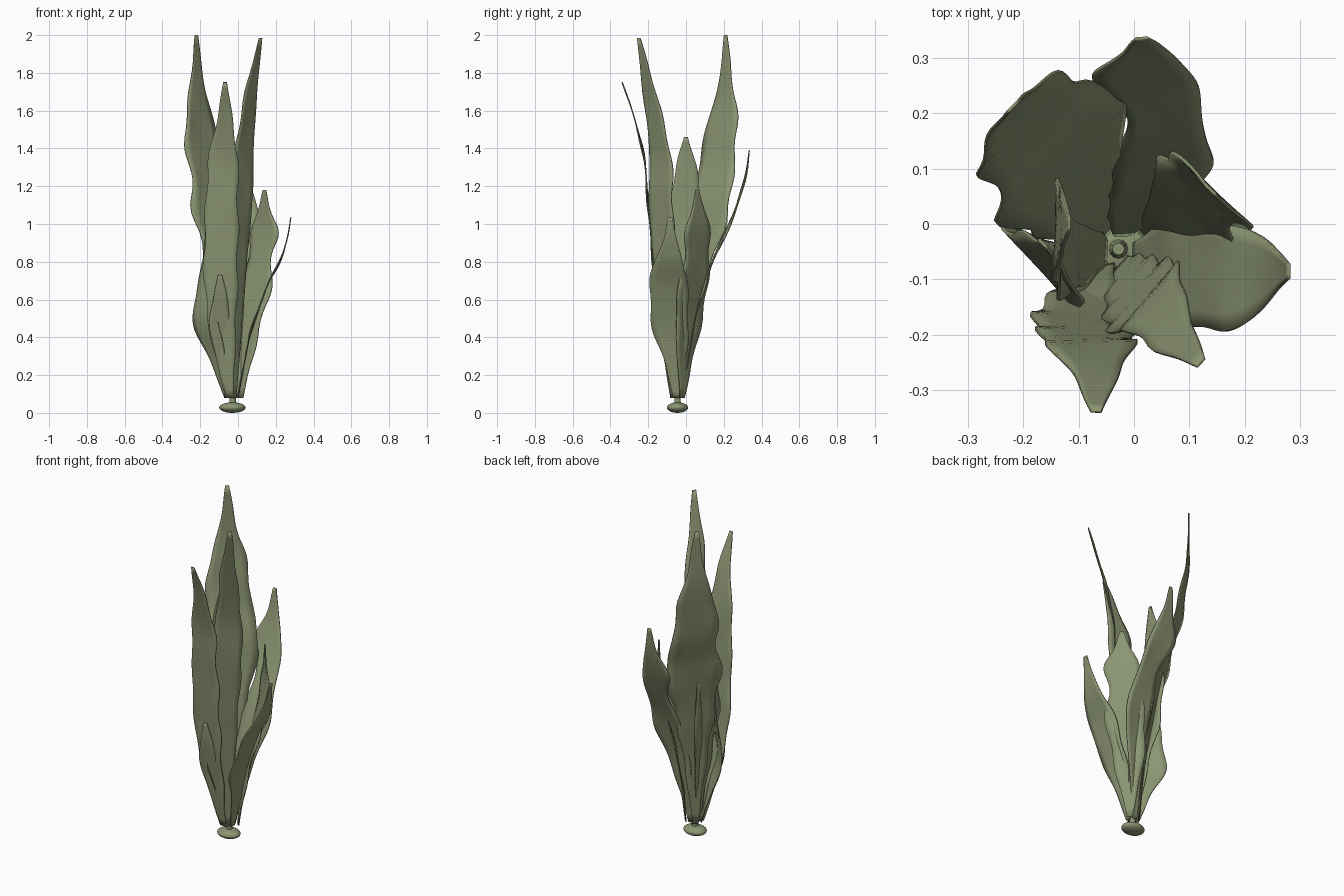
import bpy
import bmesh
import math
from mathutils import Vector

default = bpy.data.objects.get("Cube")
if default:
    bpy.data.objects.remove(default, do_unlink=True)

# Single olive leaf colour
olive = bpy.data.materials.new("olive_green")
olive.use_nodes = True
olive_colour = (0.26, 0.3, 0.17, 1)
olive.diffuse_color = olive_colour
olive.node_tree.nodes["Principled BSDF"].inputs["Base Color"].default_value = olive_colour


def finish(name, bm):
    """Turn a bmesh into a smooth olive object."""
    mesh = bpy.data.meshes.new(name)
    for face in bm.faces:
        face.smooth = True
    bm.to_mesh(mesh)
    bm.free()
    mesh.materials.append(olive)
    obj = bpy.data.objects.new(name, mesh)
    bpy.context.scene.collection.objects.link(obj)
    return obj


def smooth_path(keys, steps):
    """Catmull-Rom through keys; the fourth component carries the half width."""
    points = [Vector(k) for k in keys]
    padded = [points[0] * 2 - points[1]] + points + [points[-1] * 2 - points[-2]]
    result = []
    for a, b, c, d in zip(padded, padded[1:], padded[2:], padded[3:]):
        for i in range(steps):
            t = i / steps
            result.append(b + (c - a) * (t / 2)
                          + (a * 2 - b * 5 + c * 4 - d) * (t * t / 2)
                          + (b * 3 - a - c * 3 + d) * (t ** 3 / 2))
    return result + [points[-1]]


def blade(name, facing, keys, columns=6, steps=6):
    """Thin leaf: spine keys are x, y, z, half width; facing is the width heading."""
    heading = math.radians(facing)
    across = Vector((math.cos(heading), math.sin(heading), 0))
    normal = Vector((-across.y, across.x, 0))
    bm = bmesh.new()
    rows = []
    for p in smooth_path(keys, steps):
        row = []
        for j in range(columns + 1):
            s = 2 * j / columns - 1
            wave = math.sin(p.z * 20 + s)
            half = max(p.w, 0.008) * (1 + 0.08 * wave * abs(s))
            ruffle = 0.05 * half * wave * s * s
            row.append(bm.verts.new(p.xyz + across * half * s + normal * ruffle))
        rows.append(row)
    for low, high in zip(rows, rows[1:]):
        for j in range(columns):
            bm.faces.new((low[j], low[j + 1], high[j + 1], high[j]))
    leaf = finish(name, bm)
    skin = leaf.modifiers.new("thickness", "SOLIDIFY")
    skin.thickness = 0.006
    skin.offset = 0
    return leaf


# Flattened holdfast at the foot
bm = bmesh.new()
bmesh.ops.create_uvsphere(bm, u_segments=24, v_segments=12, radius=1)
bmesh.ops.scale(bm, vec=(0.07, 0.056, 0.028), verts=bm.verts)
bmesh.ops.translate(bm, vec=(-0.03, -0.045, 0.028), verts=bm.verts)
finish("holdfast", bm)

# Short tapering stem
bm = bmesh.new()
bmesh.ops.create_cone(bm, cap_ends=True, segments=12, radius1=0.018,
                      radius2=0.011, depth=0.16)
bmesh.ops.translate(bm, vec=(-0.028, -0.045, 0.12), verts=bm.verts)
stem = finish("stem", bm)
bpy.context.view_layer.objects.active = stem
stem.select_set(True)
bpy.ops.object.shade_smooth_by_angle()

# Tall leaves
blade("tall_back_right_leaf", 46, [
    (-.05, -.02, .08, .015), (-.07, .01, .45, .06), (-.1, .06, .8, .11),
    (-.13, .12, 1.1, .157), (-.17, .16, 1.3, .122), (-.2, .187, 1.5, .118),
    (-.215, .21, 1.72, .055), (-.22, .21, 2, .01)])
blade("tall_front_left_leaf", 48, [
    (-.02, -.07, .08, .015), (-.015, -.095, .45, .05), (.0, -.122, .85, .075),
    (.02, -.133, 1.15, .085), (.035, -.14, 1.4, .07),
    (.07, -.195, 1.7, .045), (.12, -.25, 1.985, .01)])
blade("front_leaf", -2, [
    (-.04, -.08, .08, .015), (-.075, -.12, .35, .06), (-.09, -.16, .65, .085),
    (-.09, -.18, .88, .09), (-.085, -.2, 1.1, .085), (-.08, -.22, 1.33, .078),
    (-.07, -.27, 1.55, .042), (-.068, -.338, 1.75, .01)])

# Medium leaves
blade("right_leaf", 88, [
    (-.05, -.045, .08, .015), (-.08, -.04, .4, .06), (-.125, -.02, .75, .11),
    (-.14, -.01, 1.02, .09), (-.13, 0, 1.28, .058), (-.117, 0, 1.46, .01)])
blade("back_leaf", 4, [
    (-.02, -.02, .08, .015), (0, .02, .35, .05), (.03, .06, .55, .08),
    (.055, .12, .75, .088), (.05, .2, .93, .068), (.018, .27, 1.1, .088),
    (.015, .315, 1.25, .035), (.015, .335, 1.39, .01)])
blade("back_left_leaf", -45, [
    (.015, -.02, .08, .015), (.045, .005, .4, .08), (.09, .035, .65, .11),
    (.12, .055, .82, .085), (.135, .065, .95, .1), (.14, .062, 1.07, .045),
    (.14, .06, 1.18, .012)])

# Low leaves
blade("left_leaf", 89, [
    (0, -.05, .08, .015), (.03, -.06, .25, .05), (.075, -.08, .45, .095),
    (.15, -.095, .66, .1), (.22, -.088, .8, .075), (.262, -.085, .93, .032),
    (.28, -.085, 1.035, .012)])
blade("low_right_leaf", -47, [
    (-.06, -.06, .08, .015), (-.11, -.07, .28, .055), (-.167, -.08, .47, .1),
    (-.157, -.075, .66, .085), (-.15, -.06, .84, .045), (-.165, -.035, .99, .01)])
blade("low_front_leaf", 10, [
    (-.05, -.075, .08, .015), (-.075, -.105, .28, .04), (-.095, -.145, .48, .055),
    (-.095, -.17, .62, .035), (-.095, -.18, .73, .01)])
